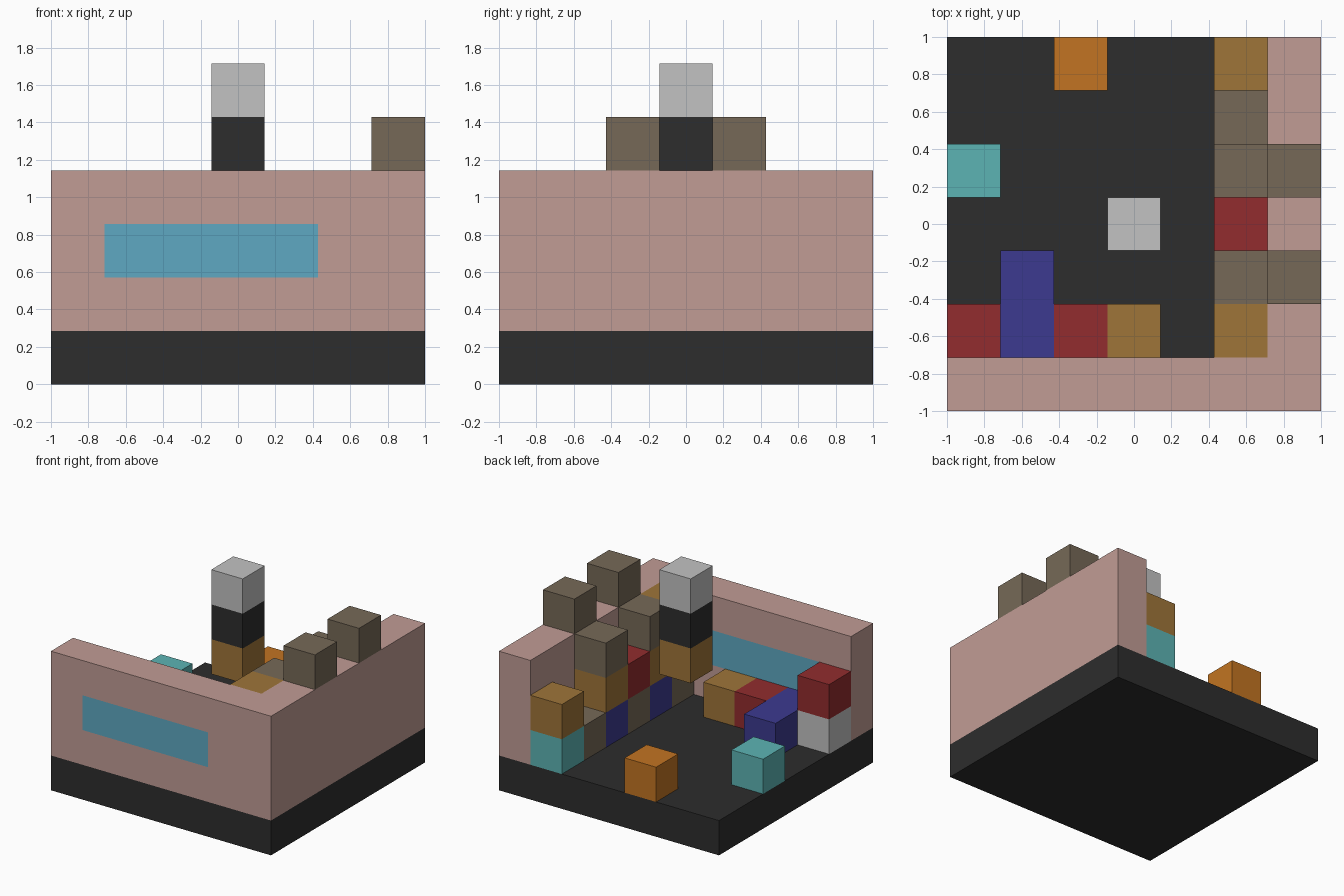
import bpy
import bmesh
from mathutils import Vector

U = 2 / 7  # one block of the seven-by-seven grid

if "Cube" in bpy.data.objects:
    bpy.data.objects.remove(bpy.data.objects["Cube"], do_unlink=True)


def material(name, rgb):
    linear = [((c / 255 + 0.055) / 1.055) ** 2.4 for c in rgb]
    mat = bpy.data.materials.new(name)
    mat.use_nodes = True
    mat.diffuse_color = (*linear, 1)
    mat.node_tree.nodes["Principled BSDF"].inputs["Base Color"].default_value = (*linear, 1)
    return mat


MATS = {name: material(name, rgb) for name, rgb in {
    "charcoal": (45, 45, 45),
    "dusty pink": (193, 156, 149),
    "window blue": (95, 168, 194),
    "teal": (92, 180, 180),
    "orange": (194, 116, 34),
    "ochre": (159, 117, 57),
    "stone brown": (118, 105, 87),
    "red": (146, 44, 46),
    "indigo": (60, 58, 144),
    "light grey": (194, 194, 194),
}.items()}


def grid(i, j, k):
    """Position of a grid corner, counted from the front, low-x, bottom corner."""
    return Vector((i * U - 1, j * U - 1, k * U))


def finish(name, bm, *colours):
    bmesh.ops.recalc_face_normals(bm, faces=bm.faces)
    mesh = bpy.data.meshes.new(name)
    bm.to_mesh(mesh)
    bm.free()
    obj = bpy.data.objects.new(name, mesh)
    for colour in colours:
        mesh.materials.append(MATS[colour])
    bpy.context.collection.objects.link(obj)


def block(name, colour, cell, size=(1, 1, 1)):
    bm = bmesh.new()
    bmesh.ops.create_cube(bm, size=U)
    middle = grid(*(c + s / 2 for c, s in zip(cell, size)))
    for v in bm.verts:
        v.co = Vector(a * s for a, s in zip(v.co, size)) + middle
    finish(name, bm, colour)


def stack(name, i, j, colours, start=1):
    for level, colour in enumerate(colours, start):
        block(f"{name}_{colour.replace(' ', '_')}_{level}", colour, (i, j, level))


# Floor slab
block("floor_slab", "charcoal", (0, 0, 0), (7, 7, 1))

# L-shaped wall, cut along the window outline
bm = bmesh.new()
outline = [(0, 0), (7, 0), (7, 7), (6, 7), (6, 1), (0, 1)]
footprint = bm.faces.new([bm.verts.new(grid(i, j, 1)) for i, j in outline])
raised = bmesh.ops.extrude_face_region(bm, geom=[footprint])
top = [g for g in raised["geom"] if isinstance(g, bmesh.types.BMVert)]
bmesh.ops.translate(bm, verts=top, vec=(0, 0, 3 * U))
low, high = grid(1, 0, 2), grid(5, 0, 3)
for corner in (low, high):
    for axis in ((1, 0, 0), (0, 0, 1)):
        bmesh.ops.bisect_plane(bm, geom=bm.verts[:] + bm.edges[:] + bm.faces[:],
                               plane_co=corner, plane_no=axis)
bm.normal_update()
for f in bm.faces:
    c = f.calc_center_median()
    if abs(f.normal.y) > 0.9 and low.x < c.x < high.x and low.z < c.z < high.z:
        f.material_index = 1
finish("corner_wall", bm, "dusty pink", "window blue")

# Battlement blocks on the side wall
for j in (2, 4):
    block(f"battlement_{j}", "stone brown", (6, j, 4))

# Hanging column in the middle
stack("hanging_column", 3, 3, ["ochre", "charcoal", "light grey"], start=3)

# Shelf blocks along the side wall, front to back
shelf = [
    ["stone brown", "stone brown", "ochre"],
    ["indigo", "ochre", "stone brown"],
    ["stone brown", "red"],
    ["indigo", "ochre", "stone brown"],
    ["stone brown"],
    ["teal", "ochre"],
]
for j, colours in enumerate(shelf, 1):
    stack(f"shelf_{j}", 5, j, colours)

# Furniture along the front wall
stack("corner_stand", 0, 1, ["light grey", "red"])
block("long_seat", "indigo", (1, 1, 1), (1, 2, 1))
stack("front_chest", 2, 1, ["red"])
stack("front_crate", 3, 1, ["ochre"])

# Loose blocks on the floor
stack("side_stool", 0, 4, ["teal"])
stack("back_stool", 2, 6, ["orange"])
